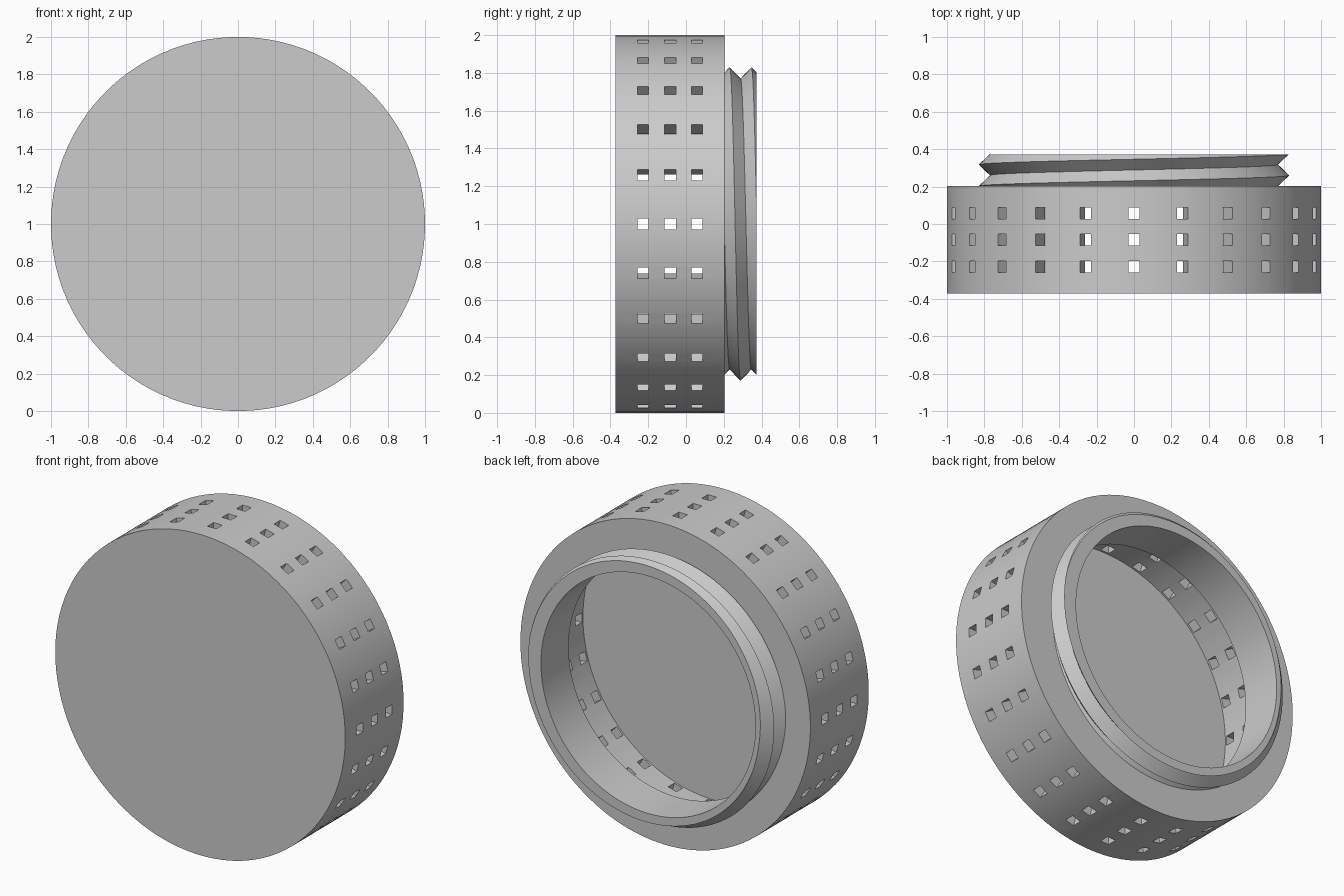
import bpy, bmesh
from math import sin, cos, pi, radians
from mathutils import Matrix, Vector

old = bpy.data.objects.get("Cube")
if old:
    bpy.data.objects.remove(old, do_unlink=True)

SEG = 96
BACK, SHOULDER = 0.372, 0.203
BORE, CAVITY = 0.74, 0.90
AXIS = Vector((0, 0, 1))

grey = bpy.data.materials.new("plain_grey")
grey.use_nodes = True
grey.diffuse_color = (0.6, 0.6, 0.6, 1)
grey.node_tree.nodes["Principled BSDF"].inputs["Base Color"].default_value = (0.6, 0.6, 0.6, 1)


def make_object(name, bm):
    mesh = bpy.data.meshes.new(name)
    bm.to_mesh(mesh)
    bm.free()
    mesh.materials.append(grey)
    obj = bpy.data.objects.new(name, mesh)
    bpy.context.collection.objects.link(obj)
    return obj


def lathe(name, column):
    """Skin the (radius, y) points given by column(turn) around the y axis."""
    bm = bmesh.new()
    rings = []
    for i in range(SEG + 1):
        turn = (i + 0.5) / SEG
        a = 2 * pi * turn
        rings.append([bm.verts.new((r * cos(a), y, 1 - r * sin(a))) for r, y in column(turn)])
    for a, b in zip(rings, rings[1:]):
        for k in range(len(a) - 1):
            bm.faces.new((a[k], a[k + 1], b[k + 1], b[k]))
    bmesh.ops.remove_doubles(bm, verts=bm.verts, dist=1e-5)
    bmesh.ops.dissolve_degenerate(bm, edges=bm.edges, dist=1e-5)
    bmesh.ops.recalc_face_normals(bm, faces=bm.faces)
    return make_object(name, bm)


def smooth(obj):
    bpy.ops.object.select_all(action='DESELECT')
    obj.select_set(True)
    bpy.context.view_layer.objects.active = obj
    bpy.ops.object.shade_smooth_by_angle(angle=radians(25))


# Drum: closed front, thick wall, inner cavity and back shoulder
drum_profile = [(0, -0.372), (1, -0.372), (1, SHOULDER), (BORE, SHOULDER),
                (BORE, 0.1), (CAVITY, 0.1), (CAVITY, -0.27), (0, -0.27)]
drum = lathe("drum", lambda turn: drum_profile)

# Square vents: three rows of holes cut radially through the wall
bm = bmesh.new()
for i in range(24):
    spin = Matrix.Translation(AXIS) @ Matrix.Rotation(2 * pi * i / 24, 4, 'Y')
    for y in (-0.228, -0.084, 0.058):
        place = spin @ Matrix.Translation((0.95, y, 0)) @ Matrix.Diagonal((0.2, 0.06, 0.06, 1))
        bmesh.ops.create_cube(bm, size=1, matrix=place)
cutter = make_object("vent_cutter", bm)
cutter.hide_render = True
cut = drum.modifiers.new("vents", 'BOOLEAN')
cut.object = cutter
cut.operation = 'DIFFERENCE'
cut.solver = 'EXACT'
bpy.context.view_layer.objects.active = drum
bpy.ops.object.modifier_apply(modifier=cut.name)
bpy.data.objects.remove(cutter, do_unlink=True)
smooth(drum)

# Threaded neck: V-shaped screw thread outside, plain bore inside
PITCH, CREST, ROOT = 0.115, 0.83, 0.77


def neck_column(turn):
    start = 0.26 + PITCH * turn
    points = []
    for k in range(-6, 7):
        y = min(max(start + k * PITCH / 2, SHOULDER), BACK)
        phase = ((y - start) / PITCH) % 1
        r = ROOT + (CREST - ROOT) * abs(1 - 2 * phase)
        points.append((r, y))
    return points + [(BORE, BACK), (BORE, SHOULDER)]


neck = lathe("threaded_neck", neck_column)
smooth(neck)
